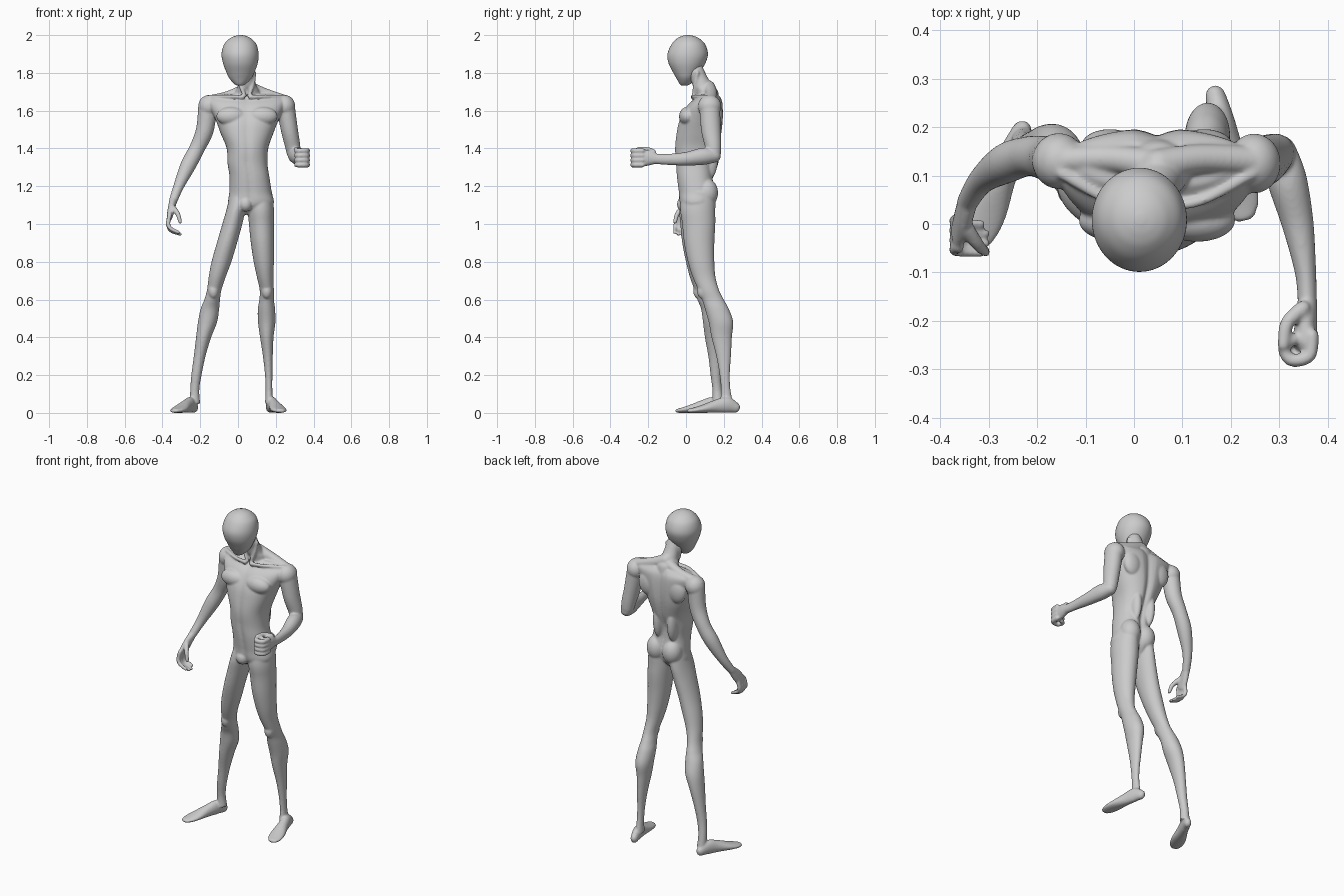
import bpy, bmesh, math
from mathutils import Vector, Matrix

SIDES = 32


def resample(rows, n=6):
    """Catmull-Rom interpolation of a list of tuples."""
    out = []
    for i in range(len(rows) - 1):
        p = [rows[max(0, min(len(rows) - 1, i + k))] for k in (-1, 0, 1, 2)]
        for s in range(n):
            t = s / n
            out.append([0.5 * (2 * b + (c - a) * t + (2 * a - 5 * b + 4 * c - d) * t * t
                               + (3 * b - a - 3 * c + d) * t ** 3) for a, b, c, d in zip(*p)])
    out.append(list(rows[-1]))
    return out


def skin(bm, rings):
    """Bridge point rings into a closed tube."""
    vs = [[bm.verts.new((p.x, p.y, max(p.z, 0))) for p in r] for r in rings]
    for a, b in zip(vs, vs[1:]):
        for i in range(len(a)):
            j = (i + 1) % len(a)
            bm.faces.new((a[i], a[j], b[j], b[i]))
    bm.faces.new(vs[0][::-1])
    bm.faces.new(vs[-1])


def stack(bm, rows, power=2.0, spine=0.0):
    """Horizontal sections given as (z, x0, x1, y0, y1)."""
    rings = []
    for z, x0, x1, y0, y1 in resample(rows):
        ring = []
        for i in range(SIDES * 2):
            a = math.pi * i / SIDES
            c, s = math.cos(a), math.sin(a)
            c = math.copysign(abs(c) ** (2 / power), c)
            s = math.copysign(abs(s) ** (2 / power), s)
            x, y = (x0 + x1) / 2 + c * (x1 - x0) / 2, (y0 + y1) / 2 + s * (y1 - y0) / 2
            y -= math.copysign(spine * math.exp(-(c / 0.14) ** 2), s) * (1 if s > 0 else 0.4)
            ring.append(Vector((x, y, z)))
        rings.append(ring)
    skin(bm, rings)


def tube(bm, rows, ref=(1, 0, 0)):
    """Round-ended limb along a path of (x, y, z, half width along ref, half depth)."""
    rows = resample([r if len(r) == 5 else r + (r[3],) for r in rows])
    pts = [Vector(r[:3]) for r in rows]
    tans = [(pts[min(i + 1, len(pts) - 1)] - pts[max(i - 1, 0)]).normalized() for i in range(len(pts))]
    secs = [(p, t, r[3], r[4]) for p, t, r in zip(pts, tans, rows)]

    def tips(sec, sign):
        p, t, a, b = sec
        return [(p + t * sign * min(a, b) * math.sin(k), t, a * math.cos(k), b * math.cos(k))
                for k in (0.5, 0.95, 1.3)]
    secs = tips(secs[0], -1)[::-1] + secs + tips(secs[-1], 1)
    rings = []
    for p, t, a, b in secs:
        u = Vector(ref)
        u = (u - t * u.dot(t)).normalized()
        v = t.cross(u)
        rings.append([p + u * a * math.cos(k) + v * b * math.sin(k)
                      for k in (2 * math.pi * i / SIDES for i in range(SIDES))])
    skin(bm, rings)


def blob(bm, c, r):
    bmesh.ops.create_uvsphere(bm, u_segments=24, v_segments=16, radius=1,
                              matrix=Matrix.Translation(c) @ Matrix.Diagonal((*r, 1)))


def finish(bm, name):
    bmesh.ops.recalc_face_normals(bm, faces=bm.faces)
    me = bpy.data.meshes.new(name)
    bm.to_mesh(me)
    bm.free()
    for p in me.polygons:
        p.use_smooth = True
    ob = bpy.data.objects.new(name, me)
    bpy.context.collection.objects.link(ob)
    return ob


# Head: smooth egg with a narrow chin
bm = bmesh.new()
stack(bm, [(1.732, -.002, .022, -.022, .002), (1.742, -.02, .042, -.034, .025),
           (1.77, -.045, .07, -.05, .05), (1.80, -.06, .086, -.067, .072),
           (1.85, -.079, .104, -.092, .102), (1.90, -.087, .109, -.098, .116),
           (1.95, -.074, .098, -.077, .102), (1.98, -.047, .072, -.05, .073),
           (1.994, -.02, .047, -.024, .045), (2.0, .004, .022, .0, .02)])
finish(bm, "head")

bm = bmesh.new()
# Torso and neck
stack(bm, [(1.05, .0, .09, .02, .09), (1.10, -.05, .185, -.03, .14), (1.17, -.046, .178, -.04, .155),
           (1.25, -.045, .166, -.05, .142), (1.32, -.055, .156, -.055, .145),
           (1.40, -.06, .16, -.06, .172), (1.48, -.092, .187, -.052, .19),
           (1.55, -.118, .215, -.036, .197), (1.62, -.15, .245, .0, .197),
           (1.66, -.155, .25, .04, .19), (1.688, -.1, .19, .075, .17)], 2.3, .016)
stack(bm, [(1.62, -.02, .12, .06, .18), (1.70, -.015, .115, .052, .17), (1.73, .0, .098, .037, .146),
           (1.77, .003, .089, .022, .118), (1.81, .002, .085, .005, .098), (1.84, .01, .075, .01, .085)])
# Trapezius, collarbones and neck cords
tube(bm, [(.05, .12, 1.715, .035), (-.05, .135, 1.677, .028), (-.16, .13, 1.65, .03)])
tube(bm, [(.05, .12, 1.725, .035), (.14, .135, 1.69, .03), (.25, .13, 1.652, .03)])
for end in (-.15, .245):
    tube(bm, [(.045 + .02 * (1 if end > 0 else -1), .035, 1.672, .011),
              ((end + .045) / 2, .05, 1.675, .010), (end, .105, 1.672, .012)], (0, 0, 1))
tube(bm, [(.035, .04, 1.68, .009), (.012, .05, 1.74, .012), (.0, .06, 1.8, .012)])
tube(bm, [(.06, .04, 1.68, .009), (.077, .05, 1.74, .012), (.085, .06, 1.8, .012)])
# Muscle masses on both sides of the torso
for cx, s in ((.045, -1), (.05, 1)):
    blob(bm, (cx + s * .08, .008, 1.57), (.08, .045, .05))      # chest
    blob(bm, (cx + s * .095, .16, 1.575), (.06, .036, .075))    # shoulder blade
    blob(bm, (cx + .02 + s * .05, .11, 1.165), (.058, .06, .075))  # buttock
    blob(bm, (cx + s * .045, .125, 1.35), (.03, .045, .11))     # lower back
blob(bm, (.04, -.012, 1.105), (.036, .036, .04))
blob(bm, (-.155, .13, 1.623), (.055, .058, .06))
blob(bm, (.248, .125, 1.623), (.055, .062, .06))

# Legs
stack(bm, [(1.17, -.038, .06, -.02, .15), (1.08, -.06, .04, -.035, .148), (1.0, -.083, .023, -.03, .138),
           (.9, -.112, -.005, -.02, .128), (.8, -.14, -.035, .0, .126), (.72, -.155, -.065, .02, .13),
           (.65, -.164, -.088, .045, .145), (.6, -.178, -.095, .06, .165), (.55, -.198, -.1, .08, .185),
           (.48, -.212, -.111, .09, .205), (.4, -.222, -.142, .1, .205), (.3, -.234, -.172, .118, .195),
           (.2, -.247, -.193, .13, .186), (.12, -.253, -.205, .14, .19), (.05, -.255, -.2, .14, .2)])
stack(bm, [(1.17, .06, .18, -.02, .158), (1.08, .052, .19, -.03, .155), (1.0, .058, .191, -.02, .155),
           (.9, .068, .191, -.01, .15), (.8, .083, .19, .01, .15), (.72, .1, .187, .035, .156),
           (.65, .115, .19, .065, .175), (.6, .113, .19, .085, .2), (.55, .105, .196, .1, .227),
           (.48, .106, .198, .12, .25), (.4, .117, .188, .135, .243), (.3, .132, .184, .16, .238),
           (.2, .143, .182, .178, .232), (.12, .146, .182, .185, .236), (.05, .143, .186, .18, .25)])
# Kneecaps
blob(bm, (-.13, .068, .645), (.028, .03, .042))
blob(bm, (.153, .088, .645), (.028, .03, .042))

# Feet
for heel, toe in (((-.222, .213), (-.338, -.05)), ((.163, .287), (.228, .008))):
    h, t = Vector((*heel, 0)), Vector((*toe, 0))
    rows = []
    for f, a, b in ((.08, .021, .027), (.25, .027, .042), (.45, .031, .035),
                    (.7, .042, .022), (.88, .039, .014), (.97, .026, .011)):
        p = h.lerp(t, f)
        rows.append((p.x, p.y, b, a, b))
    tube(bm, rows, (t - h).cross(Vector((0, 0, 1))).normalized())

# Hanging arm with open hand
tube(bm, [(-.16, .13, 1.63, .05), (-.175, .135, 1.5, .047), (-.217, .14, 1.4, .041),
          (-.264, .125, 1.31, .041), (-.314, .09, 1.2, .028), (-.344, .045, 1.12, .022)])
tube(bm, [(-.343, .047, 1.125, .022, .021), (-.352, .015, 1.085, .033, .019),
          (-.362, -.018, 1.04, .036, .016)], (0, 1, -.4))
for k in range(4):
    y = -.048 + .02 * k
    tip = .01 if k in (0, 3) else 0
    tube(bm, [(-.362, y, 1.045, .012), (-.37, y - .006, 1.0, .0115),
              (-.355, y - .01, .965 + tip, .0105), (-.305 - tip, y - .012, .946 + tip, .009)])
tube(bm, [(-.345, -.01, 1.085, .016), (-.32, -.045, 1.055, .013), (-.306, -.058, 1.01, .010)])

# Raised arm with fist
tube(bm, [(.25, .125, 1.63, .05, .055), (.272, .132, 1.5, .045, .052), (.288, .143, 1.42, .041, .044),
          (.295, .148, 1.375, .037, .038)])
tube(bm, [(.3, .148, 1.36, .036, .036), (.316, .09, 1.358, .041, .045), (.338, 0, 1.345, .033, .036),
          (.354, -.1, 1.342, .022, .029), (.358, -.165, 1.345, .02, .027)])
tube(bm, [(.358, -.16, 1.345, .02, .028), (.355, -.2, 1.35, .023, .042), (.352, -.245, 1.35, .024, .046)])
for k in range(4):
    z = 1.388 - .025 * k
    tube(bm, [(.368, -.23, z, .0135), (.362, -.272, z, .0135), (.325, -.281, z, .0135),
              (.309, -.255, z, .0125), (.328, -.238, z, .012)], (0, 0, 1))
tube(bm, [(.348, -.175, 1.38, .017), (.316, -.205, 1.393, .0145), (.308, -.25, 1.398, .012)], (0, 0, 1))

# Fuse all body parts into one smooth skin
body = finish(bm, "body")
rm = body.modifiers.new("fuse", 'REMESH')
rm.mode = 'VOXEL'
rm.voxel_size = 0.005
rm.use_smooth_shade = True
sm = body.modifiers.new("soften", 'SMOOTH')
sm.factor = 0.5
sm.iterations = 7
bpy.context.view_layer.objects.active = body
body.select_set(True)
for m in ("fuse", "soften"):
    bpy.ops.object.modifier_apply(modifier=m)
